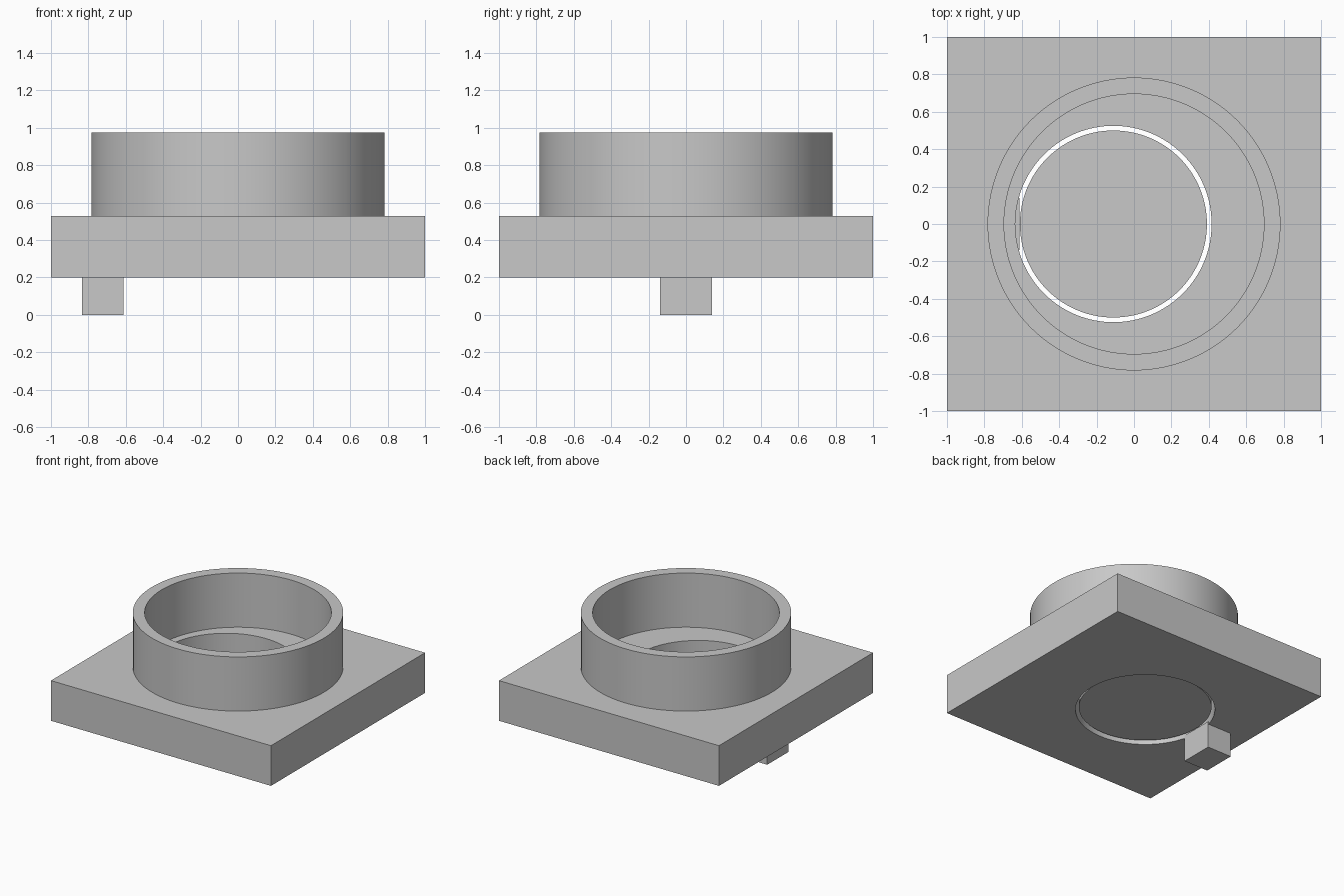
import bpy
import bmesh
import math
from mathutils import Matrix

cube = bpy.data.objects.get("Cube")
if cube:
    bpy.data.objects.remove(cube, do_unlink=True)

SEGMENTS = 128
PLATE_BOTTOM, PLATE_TOP, COLLAR_TOP = 0.2, 0.53, 0.975
DISC_BOTTOM, DISC_TOP = 0.222, 0.333
HOLE_X = -0.11

grey = bpy.data.materials.new("light grey")
grey.use_nodes = True
colour = (0.58, 0.58, 0.58, 1)
grey.diffuse_color = colour
grey.node_tree.nodes["Principled BSDF"].inputs["Base Color"].default_value = colour


def finish(name, bm):
    mesh = bpy.data.meshes.new(name)
    bm.to_mesh(mesh)
    bm.free()
    mesh.materials.append(grey)
    obj = bpy.data.objects.new(name, mesh)
    bpy.context.collection.objects.link(obj)
    return obj


def box(name, x0, x1, half_y, z0, z1):
    bm = bmesh.new()
    place = Matrix.Translation(((x0 + x1) / 2, 0, (z0 + z1) / 2))
    size = Matrix.Diagonal((x1 - x0, 2 * half_y, z1 - z0, 1))
    bmesh.ops.create_cube(bm, size=1, matrix=place @ size)
    return finish(name, bm)


def cylinder(name, x, radius, z0, z1):
    bm = bmesh.new()
    bmesh.ops.create_cone(bm, cap_ends=True, segments=SEGMENTS,
                          radius1=radius, radius2=radius, depth=z1 - z0,
                          matrix=Matrix.Translation((x, 0, (z0 + z1) / 2)))
    return finish(name, bm)


def cut(obj, cutter):
    mod = obj.modifiers.new("hole", 'BOOLEAN')
    mod.operation = 'DIFFERENCE'
    mod.solver = 'EXACT'
    mod.object = cutter
    select(obj)
    bpy.ops.object.modifier_apply(modifier=mod.name)
    bpy.data.objects.remove(cutter, do_unlink=True)


def select(obj):
    bpy.ops.object.select_all(action='DESELECT')
    obj.select_set(True)
    bpy.context.view_layer.objects.active = obj


# Square plate with an off-centre round hole
plate = box("base_plate", -1, 1, 1, PLATE_BOTTOM, PLATE_TOP)
cut(plate, cylinder("hole_cutter", HOLE_X, 0.525, 0, 1))

# Open round collar on top of the plate
collar = cylinder("collar", 0, 0.783, PLATE_TOP, COLLAR_TOP)
cut(collar, cylinder("bore_cutter", 0, 0.695, 0.4, 1.2))

# Loose disc sitting inside the hole
disc = cylinder("inner_disc", HOLE_X, 0.5, DISC_BOTTOM, DISC_TOP)

# Small block hanging below the edge of the hole
box("lower_tab", -0.835, -0.613, 0.138, 0, DISC_BOTTOM)

for obj in (plate, collar, disc):
    select(obj)
    bpy.ops.object.shade_smooth_by_angle(angle=math.radians(30))
